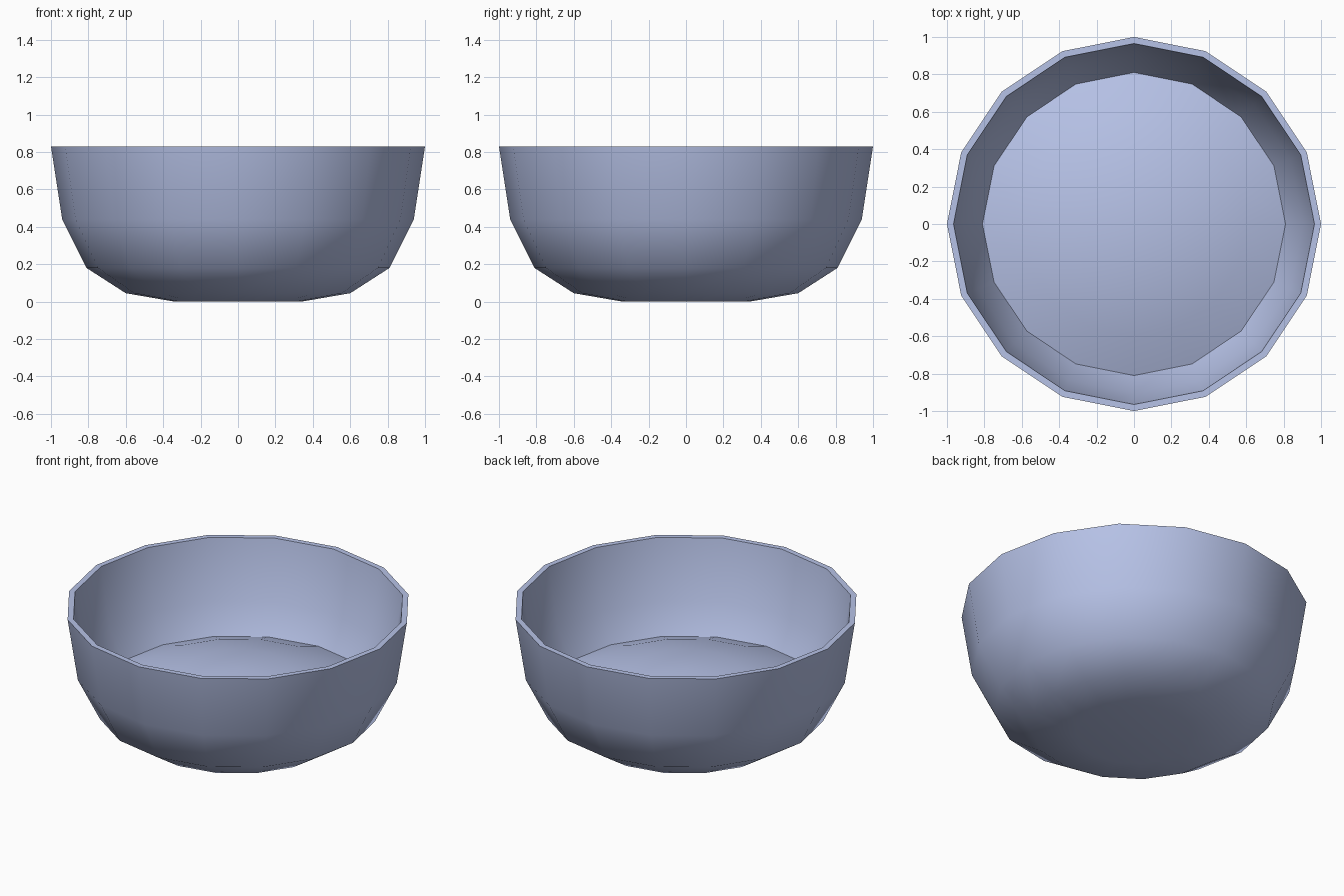
import bpy, math

if "Cube" in bpy.data.objects:
    bpy.data.objects.remove(bpy.data.objects["Cube"])

SIDES = 16

# Pale blue glaze
glaze = bpy.data.materials.new("glaze")
glaze.diffuse_color = (0.47, 0.54, 0.8, 1)
glaze.use_nodes = True
glaze.node_tree.nodes["Principled BSDF"].inputs["Base Color"].default_value = glaze.diffuse_color


def lathe(name, profile):
    """Revolve (radius, z) points around z; radius 0 makes a pole."""
    verts, faces, rings = [], [], []
    for r, z in profile:
        n = 1 if r == 0 else SIDES
        rings.append(list(range(len(verts), len(verts) + n)))
        for i in range(n):
            a = 2 * math.pi * i / SIDES
            verts.append((r * math.cos(a), r * math.sin(a), z))
    for a, b in zip(rings, rings[1:]):
        for i in range(SIDES):
            j = (i + 1) % SIDES
            if len(a) == 1:
                faces.append((a[0], b[j], b[i]))
            elif len(b) == 1:
                faces.append((a[i], a[j], b[0]))
            else:
                faces.append((a[i], a[j], b[j], b[i]))
    mesh = bpy.data.meshes.new(name)
    mesh.from_pydata(verts, [], faces)
    mesh.materials.append(glaze)
    mesh.update()
    obj = bpy.data.objects.new(name, mesh)
    bpy.context.collection.objects.link(obj)
    bpy.ops.object.select_all(action='DESELECT')
    obj.select_set(True)
    bpy.context.view_layer.objects.active = obj
    bpy.ops.object.shade_smooth_by_angle(angle=math.radians(40))
    return obj


# Bowl shell: outside from the base up, over the rim, down to the filling
lathe("bowl", [
    (0, 0), (0.34, 0), (0.60, 0.045), (0.81, 0.18), (0.94, 0.44), (1.0, 0.83),
    (0.965, 0.83), (0.905, 0.45), (0.81, 0.27),
])

# Domed filling that meets the inner wall
lathe("filling", [(0.81, 0.27), (0.60, 0.35), (0.32, 0.415), (0, 0.44)])
